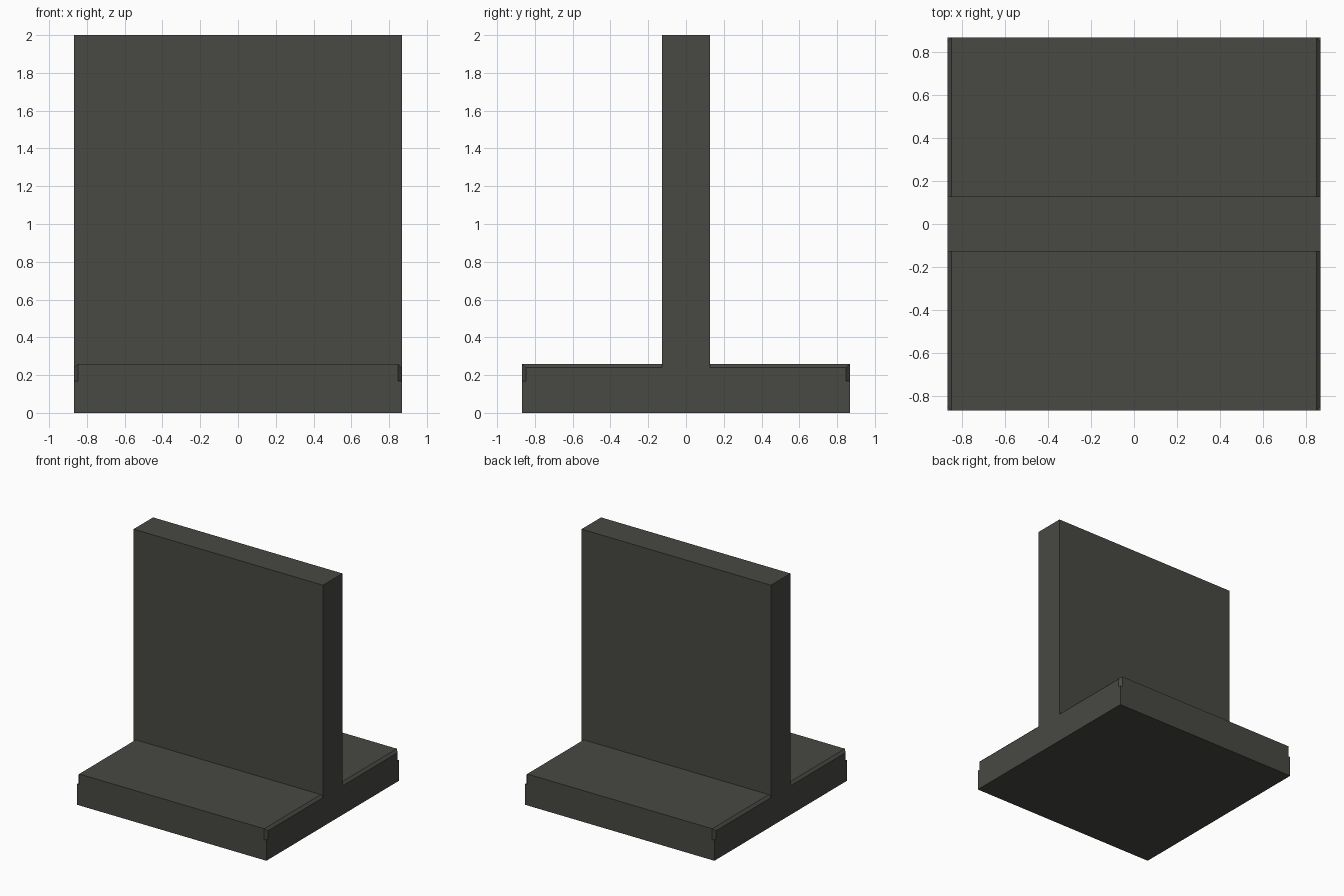
import bpy, bmesh

if "Cube" in bpy.data.objects:
    bpy.data.objects.remove(bpy.data.objects["Cube"])

HX, HY = 0.868, 0.868     # half width and depth
BASE_H, TOP = 0.26, 2.0
WALL_T = 0.255
C = 0.02                  # chamfer size


def prism(name, rings):
    """Closed solid from two matching rings of points."""
    bm = bmesh.new()
    a, b = [[bm.verts.new(p) for p in r] for r in rings]
    bm.faces.new(a)
    bm.faces.new(b)
    for i in range(len(a)):
        j = (i + 1) % len(a)
        bm.faces.new((a[i], a[j], b[j], b[i]))
    bmesh.ops.recalc_face_normals(bm, faces=bm.faces)
    me = bpy.data.meshes.new(name)
    bm.to_mesh(me)
    bm.free()
    ob = bpy.data.objects.new(name, me)
    bpy.context.collection.objects.link(ob)
    return ob


def box(name, hx, hy, z0, z1):
    rect = [(-hx, -hy), (hx, -hy), (hx, hy), (-hx, hy)]
    return prism(name, [[(x, y, z) for x, y in rect] for z in (z0, z1)])


def combine(target, other, operation):
    mod = target.modifiers.new(operation, 'BOOLEAN')
    mod.operation = operation
    mod.solver = 'EXACT'
    mod.object = other
    bpy.context.view_layer.objects.active = target
    bpy.ops.object.modifier_apply(modifier=mod.name)
    bpy.data.objects.remove(other, do_unlink=True)


# Square base slab
stand = box("t_shaped_stand", HX, HY, 0, BASE_H)

for sx in (-1, 1):
    # Slim chamfer along the top of each side
    tri = [(HX + 0.05, BASE_H - C), (HX, BASE_H - C), (HX - C, BASE_H),
           (HX - C, BASE_H + 0.05), (HX + 0.05, BASE_H + 0.05)]
    cut = prism("edge_cutter", [[(sx * x, y, z) for x, z in tri] for y in (-1, 1)])
    combine(stand, cut, 'DIFFERENCE')
    # Chamfered upper part of each corner
    for sy in (-1, 1):
        tri = [(HX - C, HY), (HX, HY - C), (HX + 0.05, HY - C),
               (HX + 0.05, HY + 0.05), (HX - C, HY + 0.05)]
        cut = prism("corner_cutter",
                    [[(sx * x, sy * y, z) for x, y in tri] for z in (0.17, 0.4)])
        combine(stand, cut, 'DIFFERENCE')

# Upright panel across the middle, merged into the slab
panel = box("upright_panel", HX, WALL_T / 2, 0.1, TOP)
combine(stand, panel, 'UNION')

# Dark grey finish
mat = bpy.data.materials.new("dark_grey")
mat.diffuse_color = (0.065, 0.065, 0.057, 1)
mat.use_nodes = True
mat.node_tree.nodes["Principled BSDF"].inputs["Base Color"].default_value = mat.diffuse_color
stand.data.materials.clear()
stand.data.materials.append(mat)
